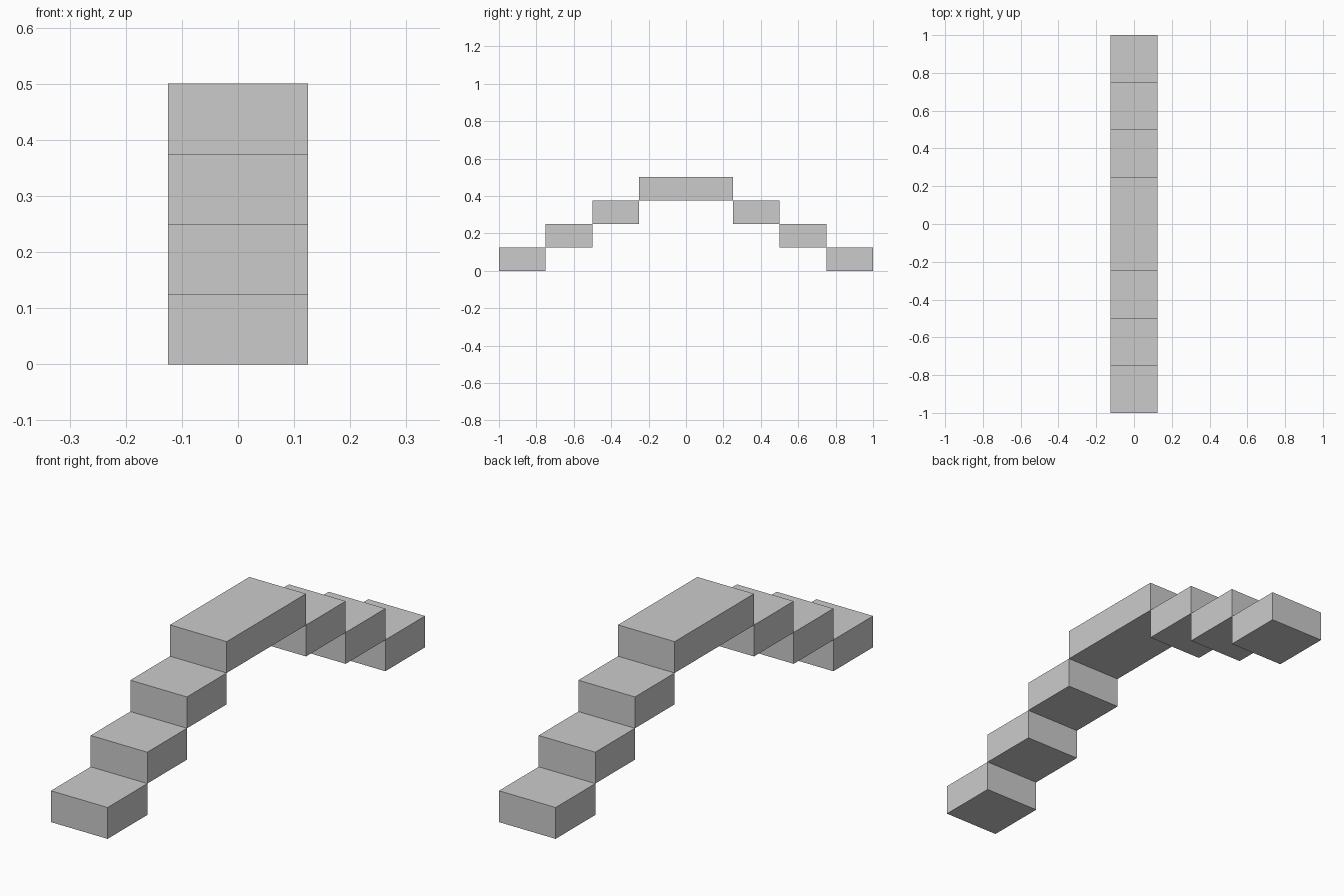
import bpy

cube = bpy.data.objects.get("Cube")
if cube:
    bpy.data.objects.remove(cube, do_unlink=True)

WIDTH, DEPTH, RISE = 0.25, 0.25, 0.125

# Plain grey stone
grey = (0.6, 0.6, 0.6, 1.0)
stone = bpy.data.materials.new("grey_stone")
stone.use_nodes = True
stone.diffuse_color = grey
stone.node_tree.nodes["Principled BSDF"].inputs["Base Color"].default_value = grey


def block(name, y, level, depth):
    """Add one slab centred on y, resting on the given step level."""
    bpy.ops.mesh.primitive_cube_add(size=1, location=(0, y, (level + 0.5) * RISE))
    slab = bpy.context.object
    slab.name = name
    slab.scale = (WIDTH, depth, RISE)
    bpy.ops.object.transform_apply(location=False, rotation=False, scale=True)
    slab.data.materials.append(stone)


# Two mirrored flights of three steps
for side, sign in (("front", -1), ("back", 1)):
    for level in range(3):
        block(f"{side}_step_{level + 1}", sign * (3.5 - level) * DEPTH, level, DEPTH)

# Double-length slab across the top
block("top_landing", 0, 3, 2 * DEPTH)
